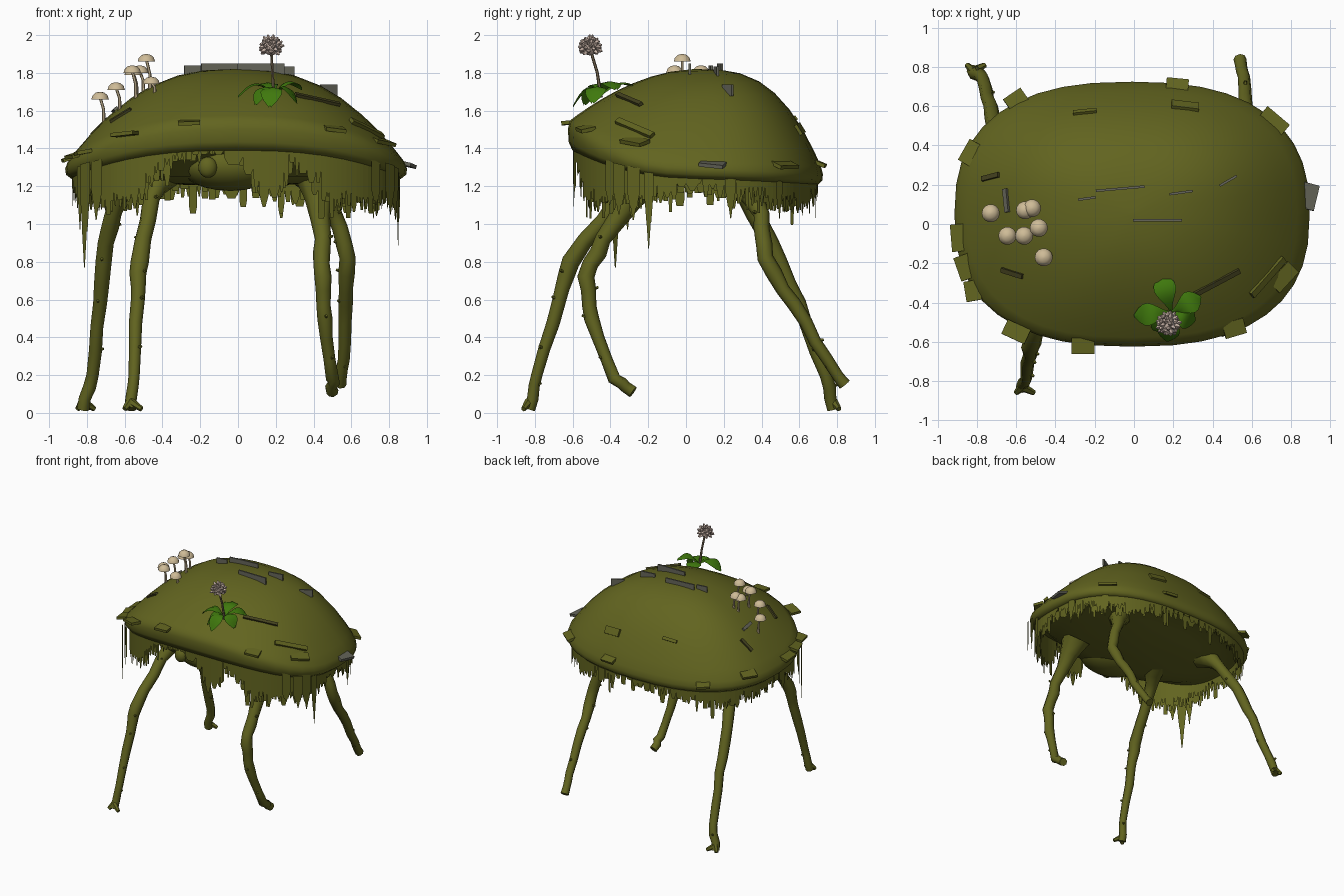
import bpy, bmesh, math, random
from mathutils import Vector, Matrix

if "Cube" in bpy.data.objects:
    bpy.data.objects.remove(bpy.data.objects["Cube"], do_unlink=True)

rng = random.Random(4)
TAU = math.tau
UP = Vector((0, 0, 1))


def material(name, *rgb):
    m = bpy.data.materials.new(name)
    m.use_nodes = True
    m.diffuse_color = (*rgb, 1)
    m.node_tree.nodes["Principled BSDF"].inputs["Base Color"].default_value = (*rgb, 1)
    return m


moss = material("moss olive", .122, .128, .014)
slate = material("grey bark", .13, .13, .1)
dark = material("dark bark", .06, .056, .014)
leaf_green = material("leaf green", .05, .19, .004)
cap_cream = material("cap cream", .62, .5, .31)
stem_brown = material("stem brown", .2, .15, .09)
petal_mauve = material("petal mauve", .6, .47, .4)


def finish(name, bm, mat, smooth=50, solid=True):
    if solid:
        bmesh.ops.recalc_face_normals(bm, faces=bm.faces)
    me = bpy.data.meshes.new(name)
    bm.to_mesh(me)
    bm.free()
    me.materials.append(mat)
    ob = bpy.data.objects.new(name, me)
    bpy.context.collection.objects.link(ob)
    if smooth:
        bpy.ops.object.select_all(action='DESELECT')
        ob.select_set(True)
        bpy.context.view_layer.objects.active = ob
        bpy.ops.object.shade_smooth_by_angle(angle=math.radians(smooth))


def loft(bm, rings):
    """Skin a list of equal-length point rings and cap both ends."""
    vs = [[bm.verts.new(p) for p in ring] for ring in rings]
    n = len(vs[0])
    for a, b in zip(vs, vs[1:]):
        for i in range(n):
            j = (i + 1) % n
            bm.faces.new((a[i], a[j], b[j], b[i]))
    bm.faces.new(vs[0])
    bm.faces.new(vs[-1])


def tube(bm, pts, radii, sides=8):
    pts = [Vector(p) for p in pts]
    span = pts[-1] - pts[0]
    axis = min(range(3), key=lambda i: abs(span[i]))
    ref = Vector([float(i == axis) for i in range(3)])
    rings = []
    for i, (p, r) in enumerate(zip(pts, radii)):
        t = pts[min(i + 1, len(pts) - 1)] - pts[max(i - 1, 0)]
        u = t.cross(ref).normalized()
        v = t.cross(u).normalized()
        rings.append([p + r * (u * math.cos(TAU * k / sides) + v * math.sin(TAU * k / sides))
                      for k in range(sides)])
    loft(bm, rings)


# Shell shape: a domed superellipse with a raised front edge
CX, CY, A, B, N, TOP = -.01, .05, .905, .675, 2.5, 1.82


def spow(v, e):
    return math.copysign(abs(v) ** e, v)


def rim_xy(t, r=1):
    return (CX + A * r * spow(math.cos(t), 2 / N), CY + B * r * spow(math.sin(t), 2 / N))


def rim_z(t):
    s = math.sin(t)
    return 1.31 - .03 * s + .2 * max(-s, 0) ** 2


def lip_z(t):
    return rim_z(t) - .07 - .08 * max(-math.sin(t), 0) ** 2


def dome_z(t, r):
    return TOP - (TOP - rim_z(t)) * r ** (2.45 + .6 * math.sin(t))


def surface(x, y):
    u, v = (x - CX) / A, (y - CY) / B
    r = max((abs(u) ** N + abs(v) ** N) ** (1 / N), .001)
    t = math.atan2(spow(v / r, N / 2), spow(u / r, N / 2))
    return Vector((x, y, dome_z(t, min(r, 1))))


def normal(x, y, e=.03):
    dx = surface(x + e, y) - surface(x - e, y)
    dy = surface(x, y + e) - surface(x, y - e)
    return dx.cross(dy).normalized()


angles = [TAU * i / 40 for i in range(40)]
rings = [[(*rim_xy(t, r), dome_z(t, r)) for t in angles]
         for r in (.02, .2, .35, .5, .62, .74, .84, .93, .985)]
rings.append([(*rim_xy(t), rim_z(t) * .75 + lip_z(t) * .25) for t in angles])
rings.append([(*rim_xy(t, .995), rim_z(t) * .3 + lip_z(t) * .7) for t in angles])
rings.append([(*rim_xy(t, .965), lip_z(t)) for t in angles])
rings.append([(*rim_xy(t, .88), lip_z(t) + .01) for t in angles])
rings += [[(*rim_xy(t, r), z) for t in angles] for r, z in ((.75, 1.25), (.55, 1.215), (.05, 1.2))]
bm = bmesh.new()
loft(bm, rings)
finish("shell", bm, moss, 85)


# Head tucked under the front edge, with a round eye
def ball(name, centre, size, mat):
    bm = bmesh.new()
    bmesh.ops.create_uvsphere(bm, u_segments=20, v_segments=12, radius=1,
                              matrix=Matrix.Translation(centre) @ Matrix.Diagonal((*size, 1)))
    finish(name, bm, mat)


ball("head", (-.04, -.36, 1.31), (.27, .19, .135), moss)
ball("eye", (-.16, -.53, 1.3), (.05, .04, .055), moss)


# Ragged moss fringe hanging below the rim
def hang(bm, t0, t1, r, mid, low, tip):
    a, b = rim_xy(t0, r), rim_xy(t1, r)

    def mix(k):
        return tuple(p + (q - p) * k for p, q in zip(a, b))

    top = [bm.verts.new((*a, lip_z(t0) + .03)), bm.verts.new((*b, lip_z(t1) + .03))]
    m = [bm.verts.new((*a, mid)), bm.verts.new((*b, mid))]
    k = [bm.verts.new((*mix(.5 - tip), low)), bm.verts.new((*mix(.5 + tip), low))]
    bm.faces.new((top[0], m[0], m[1], top[1]))
    bm.faces.new((m[0], k[0], k[1], m[1]))


bm = bmesh.new()
for r in (.96, .91):
    t = 0
    while t < TAU:
        step = rng.uniform(.02, .06)
        x, s = rim_xy(t)[0], math.sin(t)
        low = 1.22 - .08 * abs(math.sin(2 * t)) - rng.uniform(0, .08)
        if rng.random() < .12:
            low -= rng.uniform(.03, .09)
        if s < -.5:
            # the front fringe parts around the face and hips
            low += .2 * math.exp(-((x + .24) / .27) ** 4) + .17 * math.exp(-((x - .34) / .09) ** 4)
        low = min(low, lip_z(t) - .02)
        hang(bm, t, t + step, r, min(low + rng.uniform(.02, .08), lip_z(t)), low,
             rng.uniform(.12, .42))
        t += step
# Long strands at the corners: angle, width, reach, lowest point
for deg, width, r, low in ((213, .13, 1.02, .77), (207, .1, 1, .97), (219, .12, 1, 1.02),
                           (-17, .08, .98, .87), (-24, .12, 1, 1.02), (-31, .12, 1.02, 1.05),
                           (-38, .1, .99, 1.1), (12, .08, .97, 1.03), (38, .08, .97, 1.03)):
    t = math.radians(deg)
    hang(bm, t - width / 2, t + width / 2, r, 1.18, (1.15 + low) / 2, .25)
    hang(bm, t - width / 4, t + width / 4, r + .002, (1.2 + low) / 2, low, .08)
finish("moss_fringe", bm, moss, smooth=0, solid=False)


# Twig legs, listed from foot to hip, with toes and knots
LEGS = {
    "front_right_leg": [(-.57, -.83, .02), (-.55, -.79, .2), (-.53, -.67, .6), (-.52, -.61, .8),
                        (-.46, -.36, 1.13), (-.38, -.18, 1.3)],
    "back_right_leg": [(-.82, .78, .02), (-.77, .74, .2), (-.73, .6, .58), (-.7, .45, .9),
                       (-.63, .32, 1.13), (-.56, .2, 1.28)],
    "front_left_leg": [(.5, -.28, .11), (.5, -.38, .18), (.46, -.5, .5), (.45, -.53, .72),
                       (.45, -.44, .92), (.42, -.22, 1.25)],
    "back_left_leg": [(.54, .84, .15), (.56, .75, .28), (.57, .57, .58), (.58, .42, .82),
                      (.51, .4, 1.05), (.38, .27, 1.28)],
}
for name, path in LEGS.items():
    bm = bmesh.new()
    pts = [Vector(p) for p in path]
    line, radii = [], []
    width = (.032, .032, .037, .045, .044, .12)
    for i in range(len(pts) - 1):
        for k in (0, .33, .67):
            wobble = Vector([rng.uniform(-.008, .008) for _ in range(3)])
            line.append(pts[i].lerp(pts[i + 1], k) + wobble * (k > 0))
            flare = k * k if i == 4 else k
            radii.append((width[i] + (width[i + 1] - width[i]) * flare) * rng.uniform(.92, 1.08))
    line.append(pts[-1])
    radii.append(width[-1])
    tube(bm, line, radii)
    if pts[0].z < .05:
        for side in (-.03, .06):
            toe = pts[0] + Vector((side, math.copysign(.03, pts[0].y), 0))
            tube(bm, [pts[0] + UP * .04, toe], [.024, .014], 6)
    for p, r in list(zip(line, radii))[2:-2:2]:
        a = rng.uniform(0, TAU)
        d = Vector((math.cos(a), math.sin(a), .3))
        tube(bm, [p, p + d * (r + .012)], [.016, .007], 5)
    finish(name, bm, moss)


# Bark chips; level blends from lying on the shell (0) to horizontal (1)
def chip(name, x, y, turn, size, mat, lift=0.0, level=0.0):
    nrm = normal(x, y).lerp(UP, level).normalized()
    a = math.radians(turn)
    along = Vector((math.cos(a), math.sin(a), 0))
    along = (along - nrm * along.dot(nrm)).normalized()
    rot = Matrix((along, nrm.cross(along), nrm)).transposed().to_4x4()
    bm = bmesh.new()
    bmesh.ops.create_cube(bm, size=1, matrix=Matrix.Translation(surface(x, y) + nrm * lift)
                          @ rot @ Matrix.Diagonal((*size, 1)))
    finish(name, bm, mat, smooth=0)


# Thin chips standing on edge along the top
for x, y, length, turn in ((-.07, .18, .25, 5), (.12, .02, .25, 0), (.24, .16, .12, 8),
                           (-.24, .13, .09, 8), (.48, .22, .1, 30)):
    chip("upright_chip", x, y, turn, (length, .012, .06), slate, .005, 1)
# Slivers lying on the shell
for x, y, length, turn, mat in ((.42, -.3, .27, 22, dark), (-.73, .24, .12, 0, dark),
                                (-.62, -.25, .13, -5, dark), (-.65, .12, .12, 100, slate),
                                (-.25, .57, .12, 0, moss)):
    chip("bark_sliver", x, y, turn, (length, .025, .016), mat, .003)
chip("side_sliver", .68, -.27, 35, (.26, .035, .02), moss, .004)
chip("back_plate", .26, .6, 0, (.14, .06, .025), moss)

# Plates sticking out around the rim
for x, y, turn in ((-.6, .63, 35), (.22, .7, -5), (.71, .52, -40), (.89, .14, 75),
                   (.76, -.27, 45), (.51, -.53, 15), (-.26, -.62, 0), (-.6, -.55, -25),
                   (-.89, -.07, 95), (-.86, -.22, 110), (-.82, -.34, 100), (-.83, .36, 60)):
    chip("rim_plate", x, y, turn, (rng.uniform(.1, .15), .08, .02),
         slate if x > .8 else moss, .005, .6)


# Mushroom cluster: x, y and cap height
def mushroom(x, y, z):
    foot = surface(x + .02, y)
    bm = bmesh.new()
    tube(bm, [foot - UP * .03, foot.lerp(Vector((x, y, z)), .5) + Vector((.008, 0, 0)),
              (x, y, z)], [.011, .008, .008], 6)
    finish("mushroom_stem", bm, cap_cream)
    bm = bmesh.new()
    profile = ((.004, .03), (.024, .025), (.04, .01), (.046, -.01), (.038, -.01), (.008, .002))
    loft(bm, [[(x + r * math.cos(TAU * k / 14), y + r * math.sin(TAU * k / 14), z + h)
               for k in range(14)] for r, h in profile])
    finish("mushroom_cap", bm, cap_cream)


for spot in ((-.73, .055, 1.67), (-.645, -.06, 1.72), (-.56, -.06, 1.81), (-.555, .07, 1.8),
             (-.52, .08, 1.81), (-.485, -.02, 1.87), (-.46, -.17, 1.75)):
    mushroom(*spot)

# Flower with a leaf rosette
base, head = Vector((.19, -.45, 1.67)), Vector((.175, -.51, 1.935))
bm = bmesh.new()
tube(bm, [base, base.lerp(head, .5) + Vector((0, .01, 0)), head], [.01, .008, .008], 6)
finish("flower_stem", bm, stem_brown)
ball("flower_core", head, (.042, .042, .042), petal_mauve)
bm = bmesh.new()
for i in range(40):
    z = 1 - 1.6 * (i + .5) / 40
    r, a = math.sqrt(1 - z * z), i * 2.4
    d = Vector((r * math.cos(a), r * math.sin(a), z))
    reach = rng.uniform(.058, .072)
    tube(bm, [head + d * .025, head + d * .05, head + d * reach], [.006, .013, .004], 4)
finish("flower_petals", bm, petal_mauve, smooth=0)

# Each leaf: turn, length, rise along its middle, and droop at its tip
bm = bmesh.new()
for turn, length, arch, droop in ((105, .2, .05, -.03), (185, .19, .06, .02), (28, .17, .06, -.02),
                                  (340, .13, .05, .05), (262, .15, .05, .07), (222, .13, .05, .06)):
    a = math.radians(turn)
    d, side = Vector((math.cos(a), math.sin(a), 0)), Vector((-math.sin(a), math.cos(a), 0))
    rows = []
    for i in range(9):
        s = i / 8
        mid = base + d * length * s + UP * (.02 + arch * math.sin(3 * s) - droop * s * s)
        w = .006 + .052 * math.sin(math.pi * s ** 1.6)
        rows.append([bm.verts.new(mid + side * w * k - UP * .01 * abs(k)) for k in (-1, 0, 1)])
    for p, q in zip(rows, rows[1:]):
        for k in (0, 1):
            bm.faces.new((p[k], q[k], q[k + 1], p[k + 1]))
finish("flower_leaves", bm, leaf_green, solid=False)
